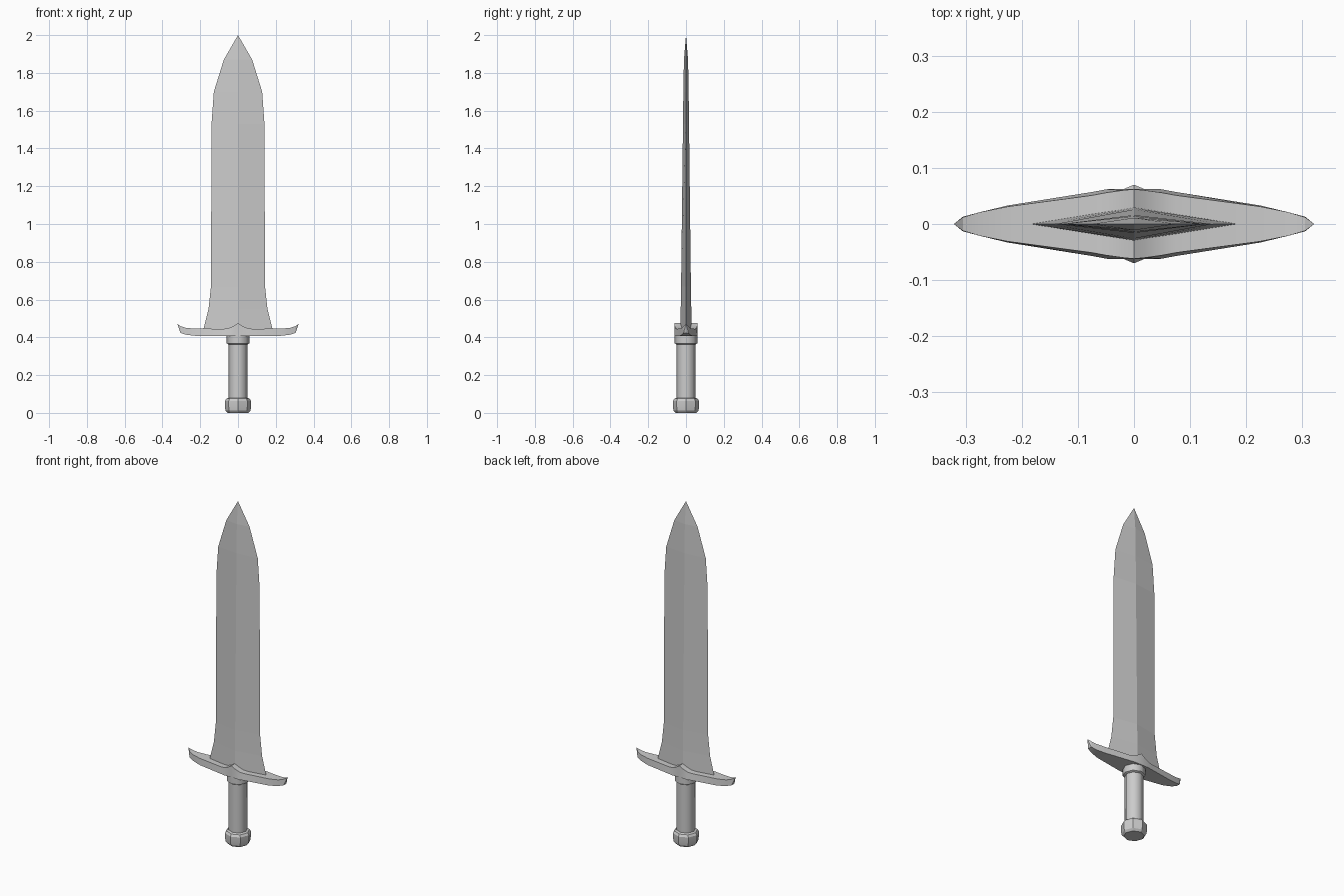
import bpy, bmesh, math

if "Cube" in bpy.data.objects:
    bpy.data.objects.remove(bpy.data.objects["Cube"])


def loft(name, rings, cap_start=True, cap_end=True, smooth=None):
    """Skin a list of equal-length rings; a one-point ring closes to a tip."""
    bm = bmesh.new()
    rows = [[bm.verts.new(p) for p in ring] for ring in rings]
    for a, b in zip(rows, rows[1:]):
        n = max(len(a), len(b))
        for i in range(n):
            j = (i + 1) % n
            face = []
            for v in (a[i % len(a)], a[j % len(a)], b[j % len(b)], b[i % len(b)]):
                if v not in face:
                    face.append(v)
            bm.faces.new(face)
    if cap_start and len(rows[0]) > 2:
        bm.faces.new(rows[0])
    if cap_end and len(rows[-1]) > 2:
        bm.faces.new(rows[-1])
    bmesh.ops.recalc_face_normals(bm, faces=bm.faces[:])
    mesh = bpy.data.meshes.new(name)
    bm.to_mesh(mesh)
    bm.free()
    obj = bpy.data.objects.new(name, mesh)
    bpy.context.collection.objects.link(obj)
    if smooth:
        bpy.ops.object.select_all(action='DESELECT')
        obj.select_set(True)
        bpy.context.view_layer.objects.active = obj
        bpy.ops.object.shade_smooth_by_angle(angle=math.radians(smooth))
    return obj


def turned(name, profile, sides=8, smooth=None):
    """Polygonal lathe of (radius, z) points with corners on the axes."""
    angles = [math.tau * i / sides for i in range(sides)]
    return loft(name, [[(r * math.cos(a), r * math.sin(a), z) for a in angles]
                       for r, z in profile], smooth=smooth)


# Pommel, grip and collar
turned("pommel", [(0.055, 0.0), (0.066, 0.012), (0.07, 0.035),
                  (0.07, 0.063), (0.062, 0.075), (0.05, 0.08)], smooth=30)
turned("grip", [(0.05, 0.07), (0.05, 0.37)], smooth=50)
turned("collar", [(0.05, 0.362), (0.06, 0.368), (0.06, 0.415)], smooth=50)

# Blade: diamond section (half width, half thickness, z)
blade = [(0.185, 0.030, 0.435), (0.156, 0.028, 0.55), (0.143, 0.026, 0.67),
         (0.140, 0.016, 1.53), (0.128, 0.014, 1.70), (0.075, 0.011, 1.87)]
loft("blade", [[(w, 0, z), (0, t, z), (-w, 0, z), (0, -t, z)] for w, t, z in blade]
     + [[(0, 0, 2.0)]])

# Crossguard: (x, half depth at bottom, half depth at top, bottom z, top z)
half = [(0.0, 0.062, 0.062, 0.407, 0.475), (0.02, 0.062, 0.060, 0.407, 0.462),
        (0.048, 0.062, 0.056, 0.407, 0.449), (0.075, 0.057, 0.051, 0.407, 0.445),
        (0.225, 0.033, 0.031, 0.408, 0.446), (0.275, 0.021, 0.021, 0.414, 0.450),
        (0.305, 0.013, 0.012, 0.424, 0.459)]
stations = [(-s[0],) + s[1:] for s in reversed(half[1:])] + half
sections = [[(x, -b, z0), (x, b, z0), (x, t, z1), (x, -t, z1)]
            for x, b, t, z0, z1 in stations]
loft("crossguard", [[(-0.321, 0, 0.472)]] + sections + [[(0.321, 0, 0.472)]], smooth=20)
